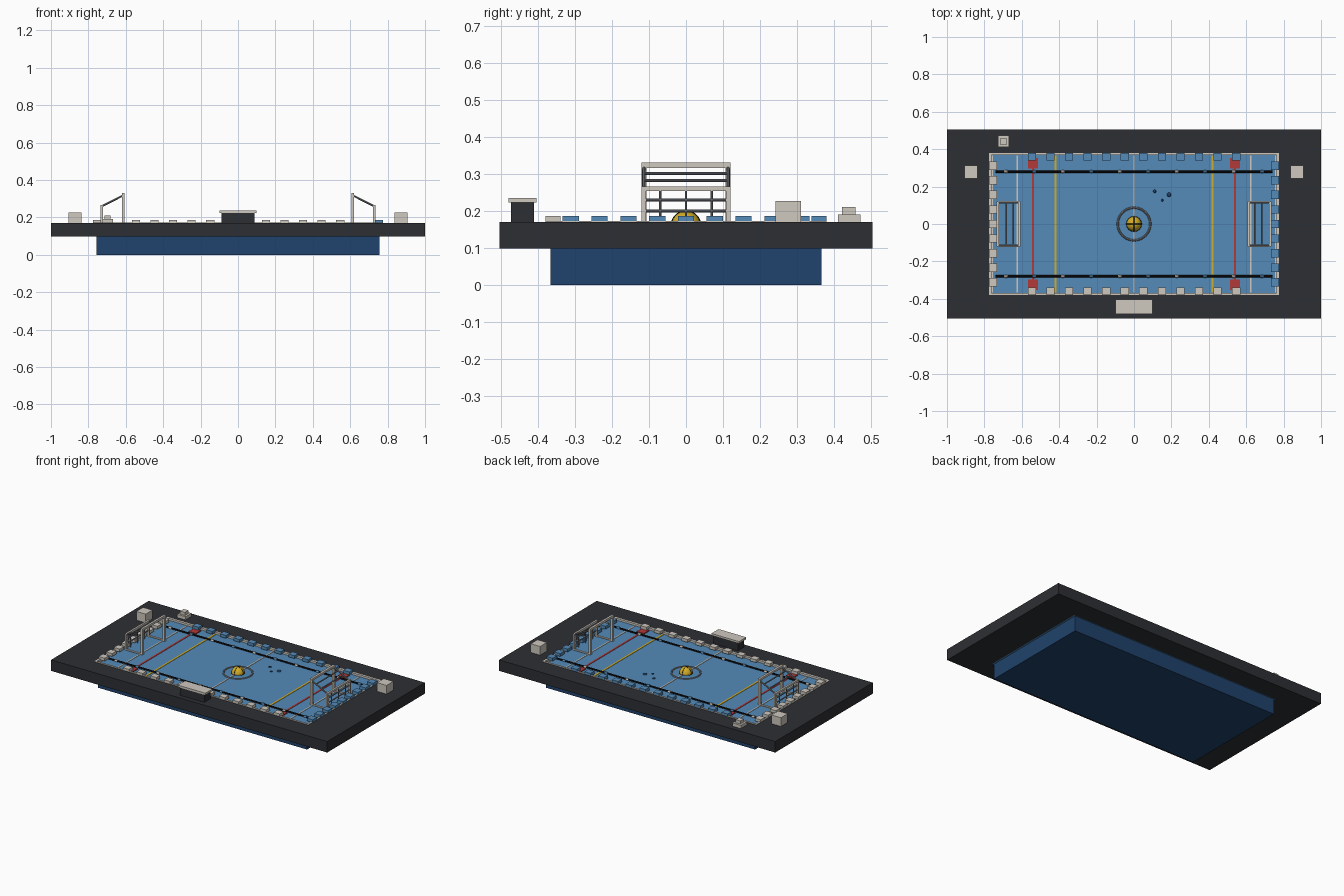
import bpy
from math import pi
from mathutils import Vector

if "Cube" in bpy.data.objects:
    bpy.data.objects.remove(bpy.data.objects["Cube"])


def material(name, r, g, b):
    m = bpy.data.materials.new(name)
    m.diffuse_color = (r, g, b, 1)
    m.use_nodes = True
    m.node_tree.nodes["Principled BSDF"].inputs["Base Color"].default_value = m.diffuse_color
    return m


DARK = material("charcoal", 0.027, 0.028, 0.033)
PALE = material("pale", 0.62, 0.58, 0.52)
NAVY = material("navy", 0.014, 0.055, 0.15)
WATER = material("water_blue", 0.09, 0.26, 0.48)
RED = material("red", 0.45, 0.04, 0.04)
YELLOW = material("yellow", 0.65, 0.42, 0.02)
BLACK = material("black", 0.006, 0.006, 0.008)
STEEL = material("steel", 0.2, 0.22, 0.25)


def finish(name, mat, smooth=False):
    o = bpy.context.object
    o.name = name
    o.data.materials.append(mat)
    if smooth:
        bpy.ops.object.shade_smooth_by_angle()
    return o


def box(name, x0, x1, y0, y1, z0, z1, mat):
    bpy.ops.mesh.primitive_cube_add(size=1, location=((x0+x1)/2, (y0+y1)/2, (z0+z1)/2))
    bpy.context.object.scale = (abs(x1-x0), abs(y1-y0), abs(z1-z0))
    bpy.ops.object.transform_apply(location=False, rotation=False, scale=True)
    return finish(name, mat)


def frame(name, ox, oy, ix, iy, z0, z1, mat):
    # rectangular ring with one open hole
    verts = [(sx*a, sy*b, z) for z in (z0, z1) for a, b in ((ox, oy), (ix, iy))
             for sx, sy in ((-1, -1), (1, -1), (1, 1), (-1, 1))]
    faces = []
    for i in range(4):
        j = (i+1) % 4
        faces += [(i, j, 8+j, 8+i), (4+j, 4+i, 12+i, 12+j),
                  (8+i, 8+j, 12+j, 12+i), (j, i, 4+i, 4+j)]
    me = bpy.data.meshes.new(name)
    me.from_pydata(verts, [], faces)
    o = bpy.data.objects.new(name, me)
    bpy.context.collection.objects.link(o)
    me.materials.append(mat)


def rod(name, a, b, r, mat, sides=8):
    a, b = Vector(a), Vector(b)
    bpy.ops.mesh.primitive_cylinder_add(vertices=sides, radius=r, depth=(b-a).length, location=(a+b)/2,
                                        rotation=(b-a).to_track_quat('Z', 'Y').to_euler())
    return finish(name, mat, True)


def ball(name, loc, r, mat, scale=(1, 1, 1), seg=16):
    bpy.ops.mesh.primitive_uv_sphere_add(segments=seg, ring_count=seg//2, radius=r, location=loc)
    bpy.context.object.scale = scale
    return finish(name, mat, True)


def ring(name, loc, r, t, mat, rot=(0, 0, 0)):
    bpy.ops.mesh.primitive_torus_add(major_radius=r, minor_radius=t, major_segments=40,
                                     minor_segments=8, location=loc, rotation=rot)
    return finish(name, mat, True)


WZ = 0.16   # water level
DZ = 0.17   # deck level

# Deck, basin, water, coping
frame("deck", 1.0, 0.505, 0.77, 0.375, 0.098, DZ, DARK)
frame("coping", 0.775, 0.38, 0.763, 0.368, 0.15, DZ+0.003, PALE)
box("basin", -0.757, 0.757, -0.367, 0.367, 0, 0.11, NAVY)
box("water", -0.77, 0.77, -0.375, 0.375, 0.1, WZ, WATER)

# Field lines
box("halfway_line", -0.004, 0.004, -0.365, 0.365, WZ-0.002, WZ+0.002, PALE)
for s in (-1, 1):
    for x, w, mat, nm in ((0.625, 0.004, PALE, "goal_line"), (0.54, 0.006, RED, "red_line"),
                          (0.42, 0.006, YELLOW, "yellow_line"), (0.758, 0.004, PALE, "end_line")):
        box(nm, s*x-w, s*x+w, -0.365, 0.365, WZ-0.002, WZ+0.002, mat)
    for t in (-1, 1):
        box("corner_marker", s*0.54-0.026, s*0.54+0.026, t*0.325-0.027, t*0.325+0.027,
            WZ-0.002, WZ+0.006, RED)

# Lane ropes with floats
for s in (-1, 1):
    y = s*0.28
    rod("lane_rope", (-0.74, y, WZ+0.003), (0.74, y, WZ+0.003), 0.006, BLACK)
    for i in range(10):
        ball("rope_float", (-0.685+i*0.1522, y, WZ+0.003), 0.009,
             WATER if i % 2 else PALE, (1.5, 1, 1), 12)

# Edge tiles
for i in range(12):
    x = -0.546+i*0.0993
    box("front_edge_tile", x-0.022, x+0.022, -0.38, -0.34, DZ-0.002, 0.187, PALE)
    box("back_edge_tile", x-0.022, x+0.022, 0.34, 0.38, DZ-0.002, 0.187, WATER)
for i in range(9):
    y = -0.312+i*0.078
    box("left_edge_tile", -0.775, -0.732, y-0.022, y+0.022, DZ-0.002, 0.187, PALE)
    box("right_edge_tile", 0.732, 0.775, y-0.022, y+0.022, DZ-0.002, 0.187, WATER)

# Goals: front frame, lower back frame, sloped sides and net bars
for s in (-1, 1):
    xf, xb = s*0.613, s*0.728
    box("goal_crossbar", xf-0.007, xf+0.007, -0.121, 0.121, 0.317, 0.331, PALE)
    box("goal_back_bar", xb-0.006, xb+0.006, -0.121, 0.121, 0.254, 0.267, PALE)
    for t in (-1, 1):
        y = t*0.114
        box("goal_post", xf-0.007, xf+0.007, y-0.007, y+0.007, WZ, 0.317, PALE)
        box("goal_back_post", xb-0.006, xb+0.006, y-0.006, y+0.006, WZ, 0.254, PALE)
        rod("goal_slope_bar", (xb, y, 0.26), (xf, y, 0.318), 0.005, STEEL)
        rod("goal_base_bar", (xb, t*0.118, WZ+0.003), (xf, t*0.118, WZ+0.003), 0.006, PALE)
    for f in (0.4, 0.72):
        p = (xb+(xf-xb)*f, 0.26+0.058*f)
        rod("net_top_bar", (p[0], -0.114, p[1]), (p[0], 0.114, p[1]), 0.004, STEEL)
    for z in (0.2, 0.23):
        rod("net_cross_bar", (xb, -0.114, z), (xb, 0.114, z), 0.004, STEEL)
    for y in (-0.07, 0, 0.07):
        rod("net_upright", (xb, y, WZ), (xb, y, 0.256), 0.003, STEEL)

# Centre ball and ring
ball("game_ball", (0, 0, WZ), 0.04, YELLOW, seg=24)
for rot in ((pi/2, 0, 0), (0, pi/2, 0), (0, 0, 0)):
    ring("ball_seam", (0, 0, WZ), 0.04, 0.0018, BLACK, rot)
ring("centre_ring", (0, 0, WZ), 0.087, 0.006, STEEL)

# Droplets on the water
for x, y, r in ((0.11, 0.175, 0.009), (0.187, 0.157, 0.012), (0.152, 0.127, 0.007)):
    ball("droplet", (x, y, WZ), r, NAVY, (1, 1, 0.7), 12)

# Officials table, side boxes, stepped block
box("table_base", -0.088, 0.088, -0.474, -0.412, DZ, 0.225, DARK)
box("table_top", -0.1, 0.1, -0.48, -0.405, 0.223, 0.236, PALE)
for s in (-1, 1):
    box("side_box", s*0.872-0.034, s*0.872+0.034, 0.242, 0.312, DZ, 0.227, PALE)
box("step_lower", -0.728, -0.668, 0.411, 0.473, DZ, 0.191, PALE)
box("step_upper", -0.715, -0.681, 0.423, 0.459, 0.191, 0.211, PALE)
